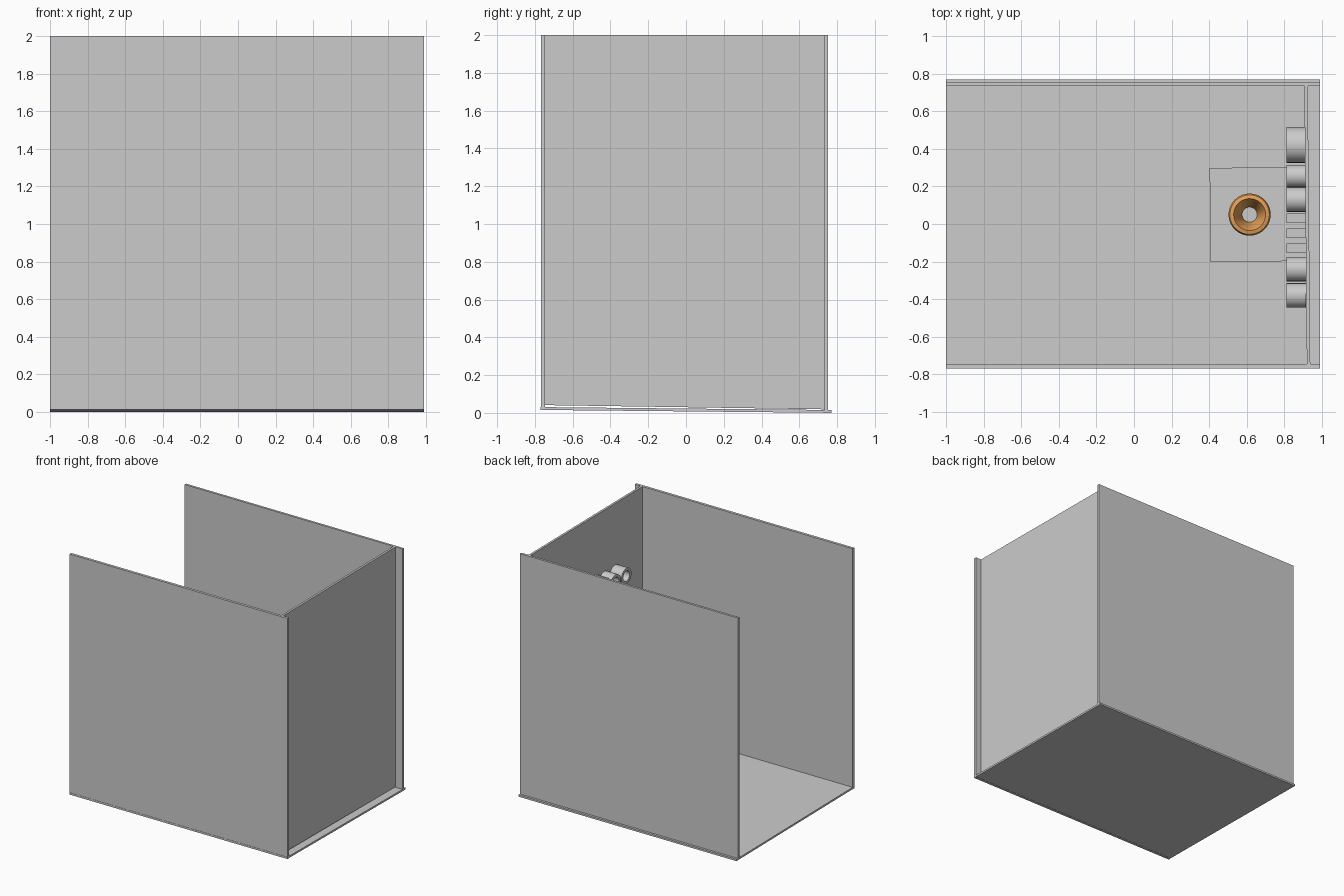
import bpy, bmesh, math
from mathutils import Vector, Matrix

cube = bpy.data.objects.get("Cube")
if cube:
    bpy.data.objects.remove(cube, do_unlink=True)


def material(name, rgb):
    m = bpy.data.materials.new(name)
    m.use_nodes = True
    m.diffuse_color = (*rgb, 1)
    m.node_tree.nodes["Principled BSDF"].inputs["Base Color"].default_value = (*rgb, 1)
    return m


GREY = material("plain grey", (0.6, 0.6, 0.6))
ORANGE = material("warm orange", (0.8, 0.36, 0.1))


def finish(name, bm, mat):
    bmesh.ops.recalc_face_normals(bm, faces=bm.faces)
    mesh = bpy.data.meshes.new(name)
    bm.to_mesh(mesh)
    bm.free()
    mesh.materials.append(mat)
    ob = bpy.data.objects.new(name, mesh)
    bpy.context.collection.objects.link(ob)
    return ob


def slab(name, low, high, shear=None):
    """Box between two corners; shear moves each vertex by a small rule."""
    bm = bmesh.new()
    bmesh.ops.create_cube(bm, size=1)
    low, high = Vector(low), Vector(high)
    for v in bm.verts:
        v.co = (low + high) / 2 + v.co * (high - low)
        if shear:
            v.co += Vector(shear(v.co))
    return finish(name, bm, GREY)


def lathe(name, profile, mat, matrix, steps=40):
    """Spin a closed (radius, height) profile about z, then place it."""
    bm = bmesh.new()
    rings = []
    for i in range(steps):
        a = math.tau * i / steps
        rings.append([bm.verts.new((r * math.cos(a), r * math.sin(a), h)) for r, h in profile])
    n = len(profile)
    for i in range(steps):
        p, q = rings[i], rings[(i + 1) % steps]
        for j in range(n):
            k = (j + 1) % n
            bm.faces.new((p[j], q[j], q[k], p[k]))
    bm.transform(matrix)
    ob = finish(name, bm, mat)
    bpy.ops.object.select_all(action="DESELECT")
    bpy.context.view_layer.objects.active = ob
    ob.select_set(True)
    bpy.ops.object.shade_smooth_by_angle(angle=math.radians(35))
    return ob


# Room shell: slightly sloping floor, two long walls, one skewed end wall
slab("floor", (-1, -0.77, 0.008), (0.99, 0.77, 0.023), lambda c: (0, 0, -0.01 * c.y))
slab("front_wall", (-1, -0.768, 0.014), (0.99, -0.746, 2))
slab("back_wall", (-1, 0.733, 0.012), (0.99, 0.752, 2))
slab("end_wall", (0.913, -0.75, 0.03), (0.931, 0.735, 2),
     lambda c: (-0.009 * c.y, 0, -0.015 * c.y if c.z < 1 else 0))

# Wall shelf with a hollow bowl standing on it
slab("shelf", (0.405, -0.2, 0.97), (0.915, 0.3, 1.0), lambda c: (-0.009 * c.y, 0.01 * (c.x - 0.6), 0))
bowl = [(0.05, 0), (0.075, 0.01), (0.105, 0.06), (0.112, 0.1), (0.105, 0.115),
        (0.085, 0.12), (0.075, 0.1), (0.04, 0.01), (0.04, 0)]
lathe("bowl", bowl, ORANGE, Matrix.Translation((0.615, 0.05, 1.0)))

# Row of plain round and straight pegs on the end wall
turn = Matrix.Rotation(math.pi / 2, 4, "Y")
for i, (y, r) in enumerate([(0.42, 0.095), (0.255, 0.06), (0.13, 0.065), (-0.24, 0.065), (-0.38, 0.065)]):
    ring = [(r, 0), (r, 0.105), (r * 0.65, 0.105), (r * 0.65, 0)]
    lathe(f"peg_ring_{i + 1}", ring, GREY, Matrix.Translation((0.81, y, 1.43)) @ turn, 24)
for i, y in enumerate((0.03, -0.05, -0.13)):
    slab(f"peg_bar_{i + 1}", (0.81, y - 0.025, 1.36), (0.915, y + 0.025, 1.5))
